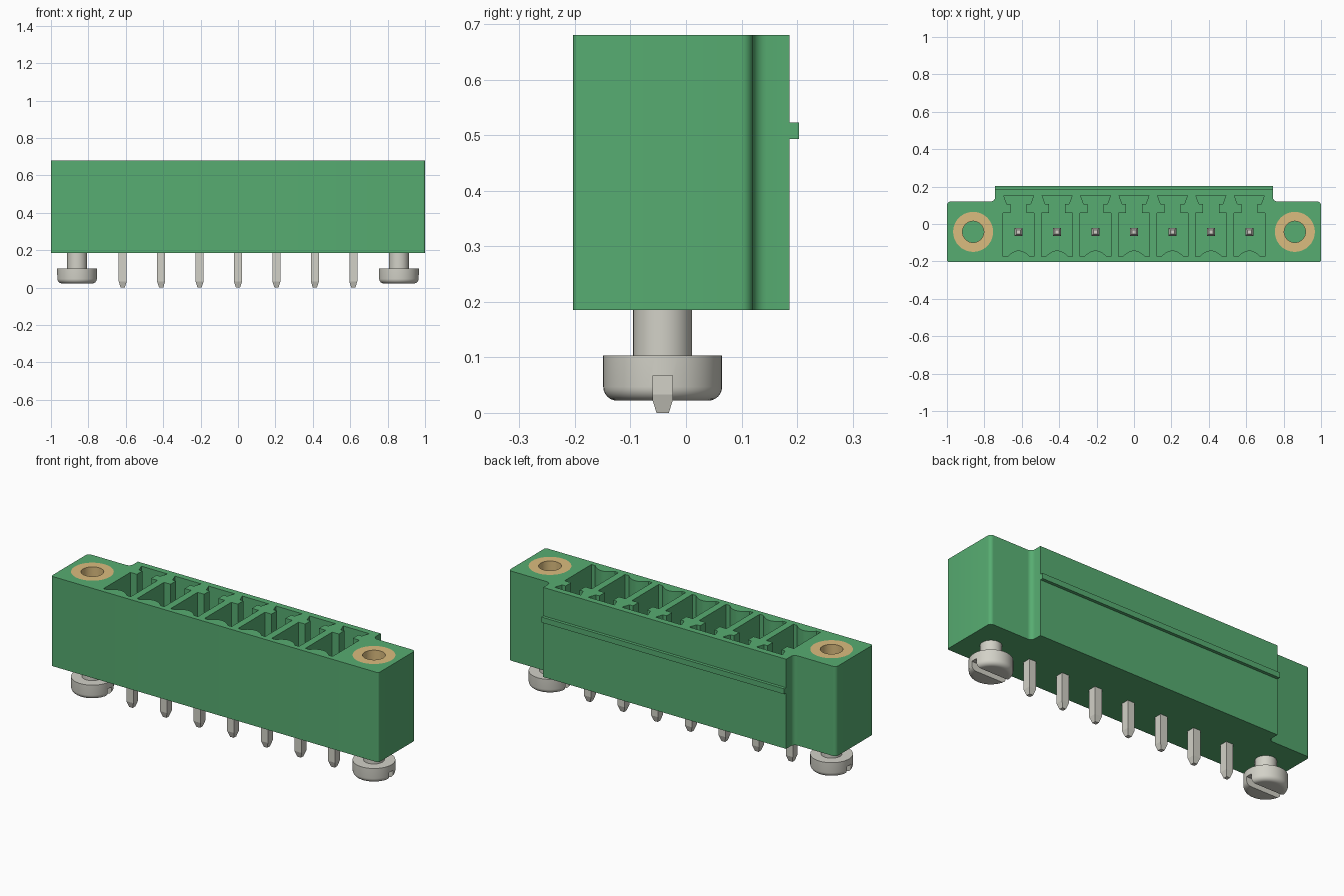
import bpy, bmesh, math
from mathutils import Vector

if "Cube" in bpy.data.objects:
    bpy.data.objects.remove(bpy.data.objects["Cube"])

BOTTOM, TOP, FLOOR = 0.185, 0.68, 0.25
PITCH, PINS, AXIS_Y, SCREW_X = 0.2055, 7, -0.042, 0.86
SLOTS = [(i - PINS // 2) * PITCH for i in range(PINS)]


def material(name, rgb):
    m = bpy.data.materials.new(name)
    m.use_nodes = True
    m.diffuse_color = (*rgb, 1)
    m.node_tree.nodes["Principled BSDF"].inputs["Base Color"].default_value = (*rgb, 1)
    return m


GREEN = material("green plastic", (0.095, 0.415, 0.166))
GREY = material("tinned metal", (0.645, 0.638, 0.572))
BRASS = material("brass", (0.708, 0.504, 0.21))


def loft(bm, rings, closed=False):
    """Skin a stack of equal rings; cap the ends unless closed on itself."""
    loops = [[bm.verts.new(p) for p in ring] for ring in rings]
    pairs = list(zip(loops, loops[1:]))
    if closed:
        pairs.append((loops[-1], loops[0]))
    else:
        bm.faces.new(loops[0])
        bm.faces.new(loops[-1])
    n = len(loops[0])
    for a, b in pairs:
        for i in range(n):
            j = (i + 1) % n
            bm.faces.new((a[i], a[j], b[j], b[i]))


def prism(bm, outline, z0, z1):
    loft(bm, [[(x, y, z) for x, y in outline] for z in (z0, z1)])


def circle(cx, cy, r, z, n=48):
    return [(cx + r * math.cos(t * math.tau / n), cy + r * math.sin(t * math.tau / n), z)
            for t in range(n)]


def square(cx, cy, h, z):
    return [(cx - h, cy - h, z), (cx + h, cy - h, z), (cx + h, cy + h, z), (cx - h, cy + h, z)]


def rounded(corners, steps=6):
    """Round each (x, y, radius) right-angled corner."""
    out = []
    for i, (x, y, r) in enumerate(corners):
        p = Vector((x, y))
        if r == 0:
            out.append((x, y))
            continue
        a = (Vector(corners[i - 1][:2]) - p).normalized() * r
        b = (Vector(corners[(i + 1) % len(corners)][:2]) - p).normalized() * r
        for s in range(steps + 1):
            t = s / steps * math.pi / 2
            out.append(tuple(p + a * (1 - math.sin(t)) + b * (1 - math.cos(t))))
    return out


def make(name, bm, mat):
    bmesh.ops.recalc_face_normals(bm, faces=bm.faces)
    me = bpy.data.meshes.new(name)
    bm.to_mesh(me)
    bm.free()
    me.materials.append(mat)
    ob = bpy.data.objects.new(name, me)
    bpy.context.collection.objects.link(ob)
    return ob


def smooth(ob):
    ob.data.shade_smooth()
    ob.data.set_sharp_from_angle(angle=math.radians(32))


def carve(ob, bm):
    """Subtract the cutter mesh and discard it."""
    cutter = make("cutter", bm, ob.data.materials[0])
    cutter.hide_render = True
    mod = ob.modifiers.new("carve", "BOOLEAN")
    mod.operation, mod.solver, mod.object = "DIFFERENCE", "EXACT", cutter
    dg = bpy.context.evaluated_depsgraph_get()
    result = bpy.data.meshes.new_from_object(ob.evaluated_get(dg))
    ob.modifiers.clear()
    ob.data = result
    bpy.data.objects.remove(cutter)


# Housing with end flanges and a raised back
right = [(1, -0.203, 0.01), (1, 0.12, 0.02), (0.742, 0.12, 0.025), (0.742, 0.186, 0)]
left = [(-x, y, r) for x, y, r in reversed(right)]
bm = bmesh.new()
prism(bm, rounded(right + left), BOTTOM, TOP)
housing = make("housing", bm, GREEN)

# Keyed contact pockets and insert bores
key = [(0.083, -0.174), (0.083, 0.06), (0.043, 0.06), (0.043, 0.108), (0.064, 0.108), (0.08, 0.152)]
bump = [(x / 6 * 0.06, -0.174 + 0.032 * (1 - (x / 6) ** 2)) for x in range(-6, 7)]
pocket = key + [(-x, y) for x, y in reversed(key)] + bump
bm = bmesh.new()
for cx in SLOTS:
    prism(bm, [(cx + x, y) for x, y in pocket], FLOOR, TOP + 0.1)
for sx in (-SCREW_X, SCREW_X):
    loft(bm, [circle(sx, AXIS_Y, 0.107, z) for z in (0.32, TOP + 0.1)])
carve(housing, bm)
smooth(housing)

# Latching rail along the back
bm = bmesh.new()
prism(bm, [(-0.742, 0.18), (0.742, 0.18), (0.742, 0.203), (-0.742, 0.203)], 0.493, 0.523)
make("latch_rail", bm, GREEN)

# Contact pins with tapered ends
for i, cx in enumerate(SLOTS):
    bm = bmesh.new()
    loft(bm, [square(cx, AXIS_Y, h, z) for h, z in
              ((0.011, 0), (0.0215, 0.033), (0.0215, 0.5), (0.011, 0.53))])
    make(f"contact_pin_{i + 1}", bm, GREY)

for side, sx in (("right", -SCREW_X), ("left", SCREW_X)):
    # Brass threaded insert
    bm = bmesh.new()
    loft(bm, [circle(sx, AXIS_Y, r, z) for r, z in
              ((0.107, 0.32), (0.107, TOP), (0.057, TOP), (0.057, 0.32))], closed=True)
    smooth(make(f"{side}_insert", bm, BRASS))

    # Slotted fixing screw under the flange
    edge = [(0.082 + 0.025 * math.sin(t * math.pi / 12), 0.047 - 0.025 * math.cos(t * math.pi / 12))
            for t in range(7)]
    bm = bmesh.new()
    loft(bm, [circle(sx, AXIS_Y, r, z) for r, z in
              edge + [(0.107, 0.103), (0.053, 0.103), (0.053, 0.2)]])
    screw = make(f"{side}_screw", bm, GREY)
    bm = bmesh.new()
    w = 0.0175
    prism(bm, [(sx - 0.2, AXIS_Y - w), (sx + 0.2, AXIS_Y - w),
               (sx + 0.2, AXIS_Y + w), (sx - 0.2, AXIS_Y + w)], -0.05, 0.067)
    carve(screw, bm)
    smooth(screw)
